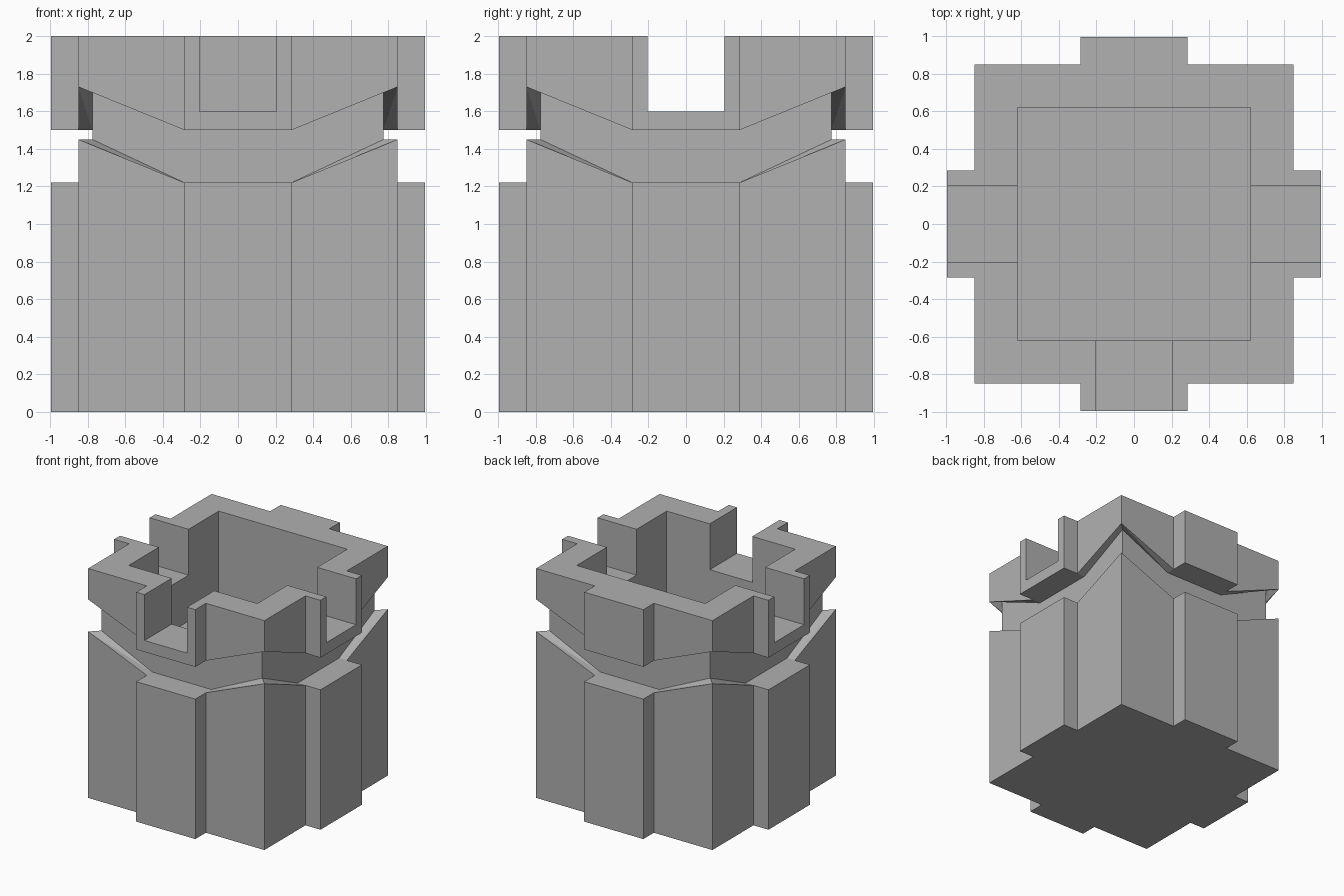
import bpy, bmesh
from mathutils import Matrix, Vector
from math import pi

if "Cube" in bpy.data.objects:
    bpy.data.objects.remove(bpy.data.objects["Cube"])

WALL, PIER, HALF, CORE = 0.85, 0.995, 0.285, 0.775
BORE, FLOOR = 0.62, 1.2


def ring(bm, side):
    """Repeat one side's points around the four sides."""
    verts = []
    for k in range(4):
        rot = Matrix.Rotation(k * pi / 2, 3, 'Z')
        verts += [bm.verts.new(rot @ Vector(p)) for p in side]
    return verts


def outer(bm, z_corner, z_mid):
    return ring(bm, [(-WALL, -WALL, z_corner), (-HALF, -WALL, z_mid), (-HALF, -PIER, z_mid),
                     (HALF, -PIER, z_mid), (HALF, -WALL, z_mid)])


def inner(bm, z_corner, z_mid):
    return ring(bm, [(-CORE, -CORE, z_corner), (-HALF, -CORE, z_mid), (-0.2, -CORE, z_mid),
                     (0.2, -CORE, z_mid), (HALF, -CORE, z_mid)])


# tower body: stacked rings with a recessed band that rises to each corner
bm = bmesh.new()
rings = [outer(bm, 0, 0), outer(bm, 1.45, 1.22), inner(bm, 1.45, 1.22),
         inner(bm, 1.73, 1.5), outer(bm, 1.73, 1.5), outer(bm, 2, 2)]
for level, (a, b) in enumerate(zip(rings, rings[1:])):
    for i in range(20):
        j = (i + 1) % 20
        quad = [a[i], a[j], b[j], b[i]]
        if level in (1, 3) and i % 5 in (0, 4):
            # twisted ledge: split from the outer corner to the inner low point
            if (i % 5 == 0) == (level == 1):
                tris = [(0, 1, 2), (0, 2, 3)]
            else:
                tris = [(0, 1, 3), (1, 2, 3)]
            for t in tris:
                bm.faces.new([quad[n] for n in t])
        else:
            bm.faces.new(quad)
bm.faces.new(rings[0][::-1])
bm.faces.new(rings[-1])
bmesh.ops.recalc_face_normals(bm, faces=bm.faces)
mesh = bpy.data.meshes.new("tower_body")
bm.to_mesh(mesh)
bm.free()
tower = bpy.data.objects.new("tower_body", mesh)
bpy.context.collection.objects.link(tower)

# darker stone grey
stone = bpy.data.materials.new("stone")
stone.diffuse_color = (0.44, 0.44, 0.44, 1)
stone.use_nodes = True
stone.node_tree.nodes["Principled BSDF"].inputs["Base Color"].default_value = stone.diffuse_color
mesh.materials.append(stone)


def cut(lo, hi):
    """Subtract a box given by two opposite corners."""
    lo, hi = Vector(lo), Vector(hi)
    bpy.ops.mesh.primitive_cube_add(size=1, location=(lo + hi) / 2)
    box = bpy.context.object
    box.name = "cutter"
    box.scale = hi - lo
    box.hide_render = True
    box.data.materials.append(stone)
    mod = tower.modifiers.new("cut", 'BOOLEAN')
    mod.operation, mod.solver, mod.object = 'DIFFERENCE', 'EXACT', box
    bpy.context.view_layer.objects.active = tower
    bpy.ops.object.modifier_apply(modifier=mod.name)
    bpy.data.objects.remove(box)


# central well
cut((-BORE, -BORE, FLOOR), (BORE, BORE, 2.5))
# notches in the left, right and front walls
cut((-1.2, -0.205, 1.6), (-0.5, 0.205, 2.5))
cut((0.5, -0.205, 1.6), (1.2, 0.205, 2.5))
cut((-0.205, -1.2, 1.6), (0.205, -0.5, 2.5))
